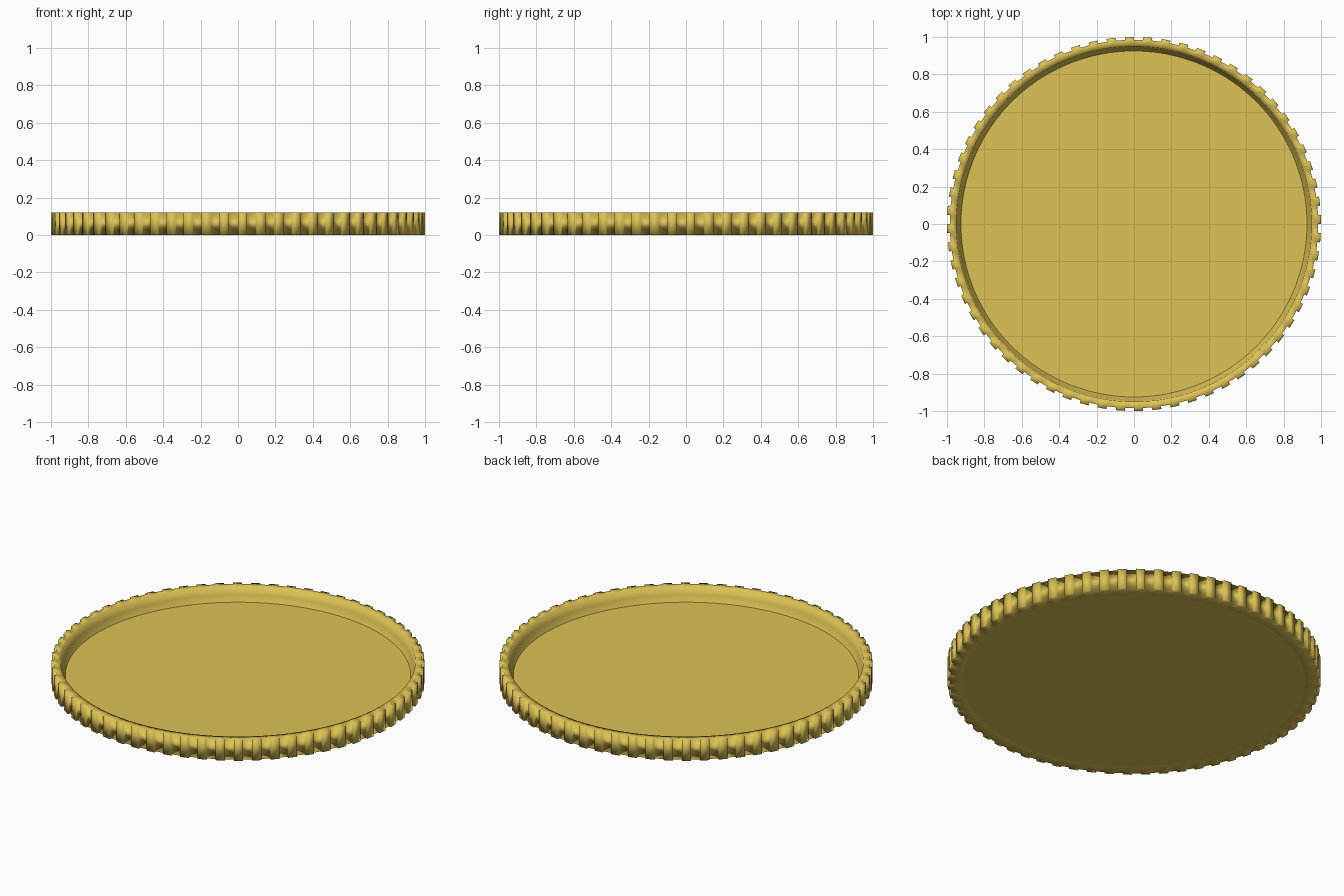
import bpy, bmesh
from math import cos, sin, pi

if "Cube" in bpy.data.objects:
    bpy.data.objects.remove(bpy.data.objects["Cube"])

SEGS = 128                 # 64 reeds and 64 gaps
CORE_R, REED = 0.985, 0.015

gold = bpy.data.materials.new("gold")
gold.diffuse_color = (0.72, 0.54, 0.09, 1)
gold.use_nodes = True
gold.node_tree.nodes["Principled BSDF"].inputs["Base Color"].default_value = gold.diffuse_color

# Cross-section from underside, round the edge, to the recessed face
profile = [(0.92, 0.003), (0.935, 0.0), (CORE_R, 0.0), (CORE_R, 0.12),
           (0.95, 0.12), (0.945, 0.075), (0.925, 0.04)]

bm = bmesh.new()
rings = [[bm.verts.new((r * cos(2 * pi * i / SEGS), r * sin(2 * pi * i / SEGS), z))
          for i in range(SEGS)] for r, z in profile]
edge_faces = []
for k in range(len(rings) - 1):
    a, b = rings[k], rings[k + 1]
    for i in range(SEGS):
        j = (i + 1) % SEGS
        f = bm.faces.new((a[i], a[j], b[j], b[i]))
        f.smooth = True
        if k == 2 and i % 2 == 0:
            edge_faces.append(f)

# Flat recessed face and underside
bm.faces.new(rings[-1])
bm.faces.new(rings[0][::-1])

# Raised reeds on every second edge face
res = bmesh.ops.extrude_discrete_faces(bm, faces=edge_faces)
scale = (CORE_R + REED) / CORE_R
for f in res["faces"]:
    for v in f.verts:
        v.co.x *= scale
        v.co.y *= scale
bmesh.ops.recalc_face_normals(bm, faces=bm.faces[:])
for f in bm.faces:
    f.smooth = len(f.verts) == 4

mesh = bpy.data.meshes.new("coin")
bm.to_mesh(mesh)
bm.free()
mesh.materials.append(gold)
coin = bpy.data.objects.new("coin", mesh)
bpy.context.collection.objects.link(coin)
